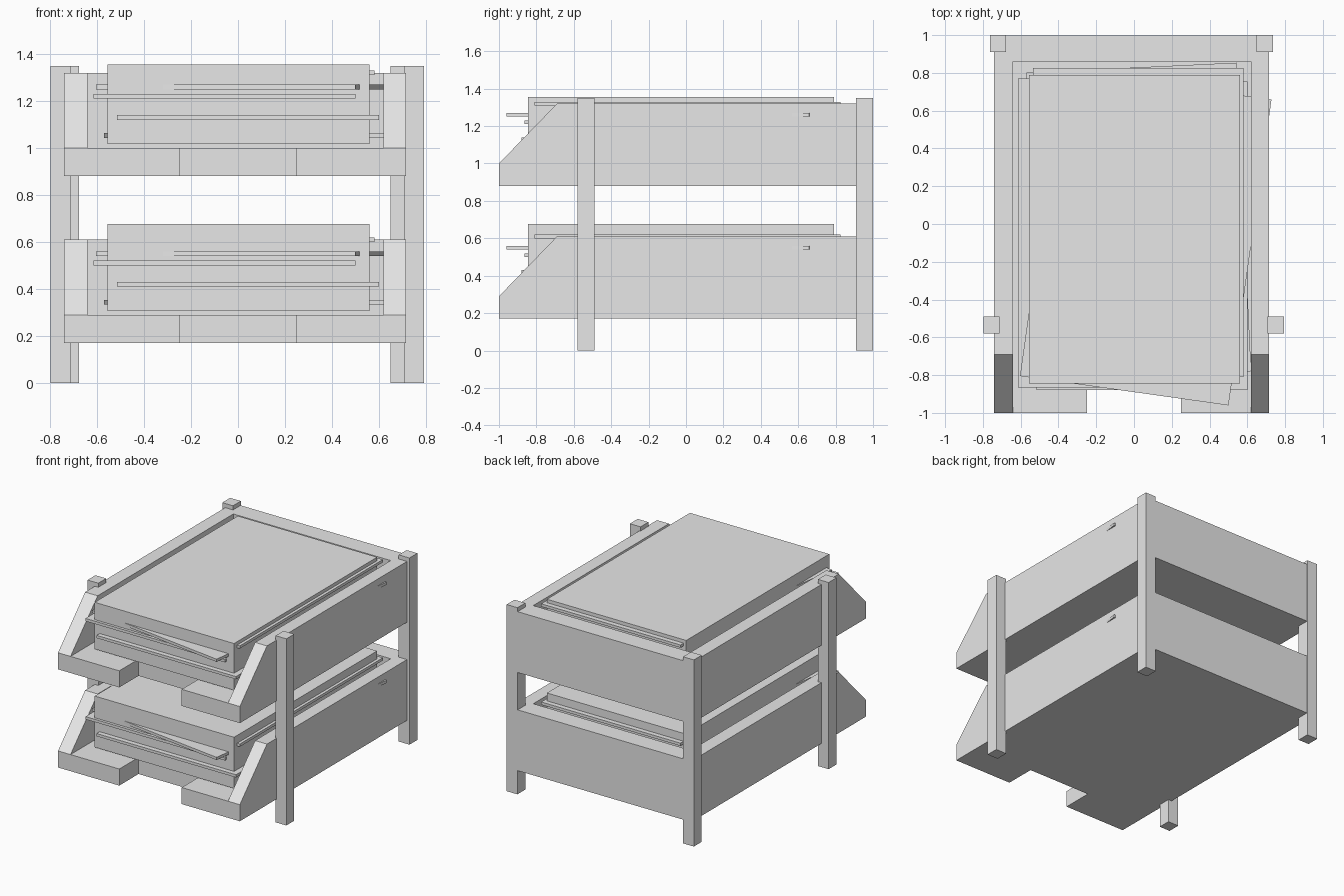
import bpy
import math
from mathutils import Vector

cube = bpy.data.objects.get("Cube")
if cube:
    bpy.data.objects.remove(cube, do_unlink=True)

grey = bpy.data.materials.new("light_grey")
grey.use_nodes = True
grey.diffuse_color = (0.8, 0.8, 0.8, 1)
grey.node_tree.nodes["Principled BSDF"].inputs["Base Color"].default_value = (0.8, 0.8, 0.8, 1)


def prism(name, outline, offset):
    """Extrude a closed planar outline along an offset vector."""
    n = len(outline)
    base = [Vector(p) for p in outline]
    verts = base + [p + Vector(offset) for p in base]
    faces = [list(range(n))[::-1], list(range(n, 2 * n))]
    faces += [(i, (i + 1) % n, (i + 1) % n + n, i + n) for i in range(n)]
    mesh = bpy.data.meshes.new(name)
    mesh.from_pydata(verts, [], faces)
    # Flip if the outline winds against the extrusion
    if mesh.polygons[1].normal.dot(Vector(offset)) < 0:
        mesh.flip_normals()
    mesh.materials.append(grey)
    ob = bpy.data.objects.new(name, mesh)
    bpy.context.scene.collection.objects.link(ob)
    return ob


def box(name, x0, x1, y0, y1, z0, z1):
    return prism(name, [(x0, y0, z0), (x1, y0, z0), (x1, y1, z0), (x0, y1, z0)],
                 (0, 0, z1 - z0))


def sheet(name, x, y, z, thickness, degrees=0):
    """Paper of the common size, centred on x, y and resting at z."""
    ob = box(name, -0.5575, 0.5575, -0.8175, 0.8175, 0, thickness)
    ob.location = (x, y, z)
    ob.rotation_euler.z = math.radians(degrees)


# Tray outline
LEFT, RIGHT, IN_LEFT, IN_RIGHT = -0.74, 0.715, -0.64, 0.62
BACK, IN_BACK, NOTCH = 0.997, 0.86, 0.25


def tray(label, z, stack_height):
    # Side walls with a sloped front
    profile = [(-1, 0), (BACK, 0), (BACK, 0.44), (-0.69, 0.44), (-1, 0.12)]
    for side, x0, x1 in (("right", LEFT, IN_LEFT), ("left", IN_RIGHT, RIGHT)):
        prism(f"{label}_{side}_wall", [(x0, y, z + h) for y, h in profile],
              (x1 - x0, 0, 0))
    # Back wall
    box(f"{label}_back_wall", IN_LEFT, IN_RIGHT, IN_BACK, BACK, z, z + 0.44)
    # Floor with a finger notch at the front
    floor = [(IN_LEFT, -1), (-NOTCH, -1), (-NOTCH, -0.78), (NOTCH, -0.78),
             (NOTCH, -1), (IN_RIGHT, -1), (IN_RIGHT, IN_BACK), (IN_LEFT, IN_BACK)]
    prism(f"{label}_floor", [(x, y, z) for x, y in floor], (0, 0, 0.12))
    # Paper stack and stray sheets
    sheet(f"{label}_paper_stack", 0.0025, -0.0275, z + 0.137, stack_height)
    strays = [(0.025, 0.011, 0.163, 2.7), (0.0425, -0.0625, 0.24, 0),
              (-0.0575, -0.047, 0.33, 0), (0.062, -0.073, 0.37, -8),
              (0.0235, 0.008, 0.43, 0)]
    for i, (x, y, h, turn) in enumerate(strays, 1):
        sheet(f"{label}_stray_sheet_{i}", x, y, z + h, 0.02, turn)


tray("lower_tray", 0.17, 0.37)
tray("upper_tray", 0.88, 0.338)

# Corner posts
for name, x, y in (("front_right_post", -0.755, -0.535), ("front_left_post", 0.75, -0.535),
                   ("back_right_post", -0.72, 0.955), ("back_left_post", 0.692, 0.955)):
    box(name, x - 0.043, x + 0.043, y - 0.045, y + 0.045, 0, 1.35)
